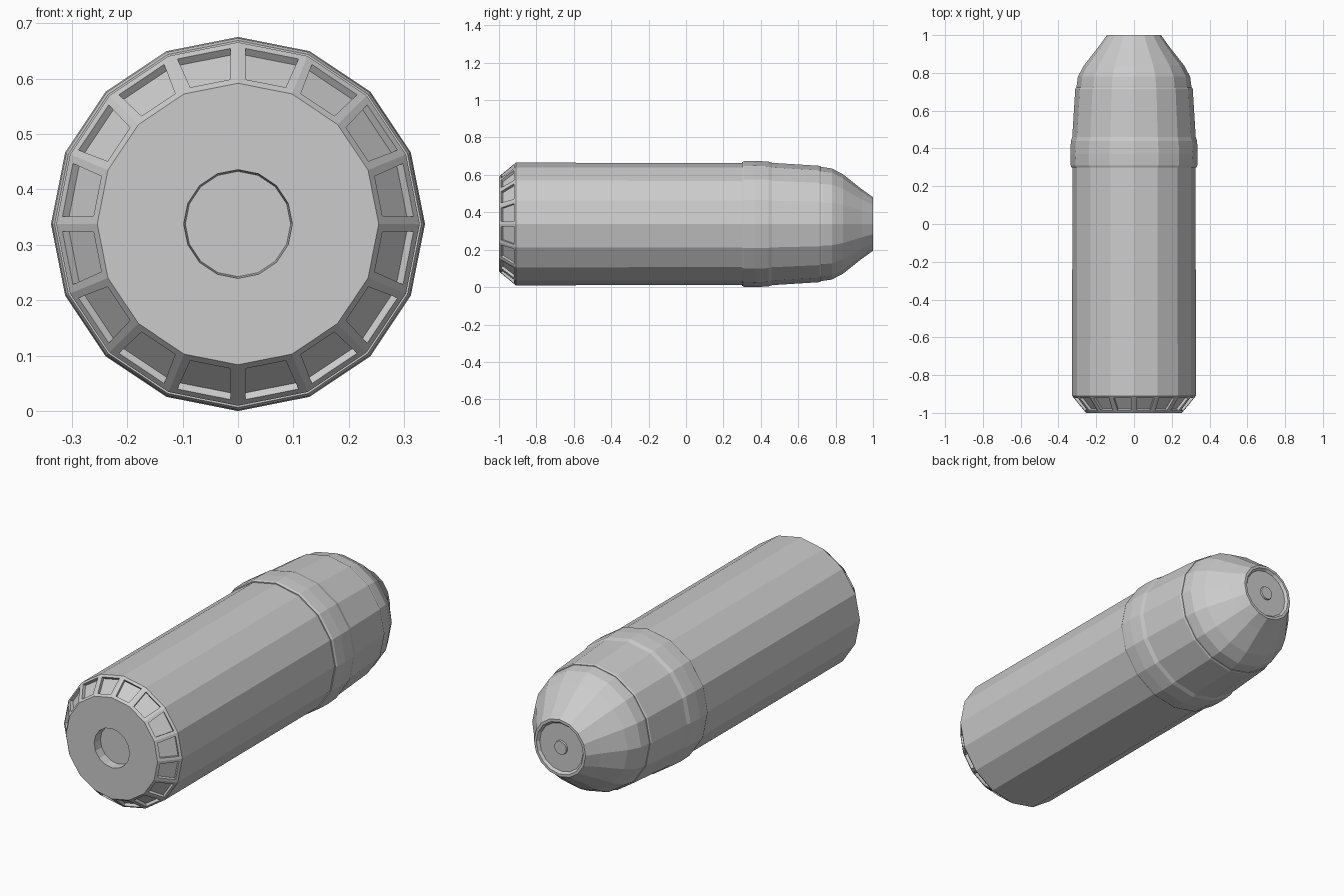
import bpy, bmesh, math

if "Cube" in bpy.data.objects:
    bpy.data.objects.remove(bpy.data.objects["Cube"])

SIDES = 16
CZ = 0.3375  # axis height


def lathe(name, profile, closed=False):
    """Revolve (y, radius) points around the long axis; a radius of 0 closes the end."""
    bm = bmesh.new()
    rings = []
    for y, r in profile:
        if r == 0:
            rings.append([bm.verts.new((0, y, CZ))] * SIDES)
        else:
            rings.append([bm.verts.new((r * math.sin(math.tau * i / SIDES), y,
                                        CZ + r * math.cos(math.tau * i / SIDES)))
                          for i in range(SIDES)])
    pairs = list(zip(rings, rings[1:]))
    if closed:
        pairs.append((rings[-1], rings[0]))
    for a, b in pairs:
        for i in range(SIDES):
            j = (i + 1) % SIDES
            bm.faces.new(list(dict.fromkeys((a[i], a[j], b[j], b[i]))))
    bmesh.ops.recalc_face_normals(bm, faces=bm.faces[:])
    mesh = bpy.data.meshes.new(name)
    bm.to_mesh(mesh)
    bm.free()
    obj = bpy.data.objects.new(name, mesh)
    bpy.context.collection.objects.link(obj)
    return obj


# Main tube with recessed round socket and chamfered base
tube = lathe("main_tube", [(-0.955, 0), (-0.955, 0.095), (-1, 0.098), (-1, 0.254),
                           (-0.91, 0.328), (0.32, 0.326), (0.32, 0)])

# Recessed windows, one in each chamfer facet
bm = bmesh.new()
bm.from_mesh(tube.data)
bm.normal_update()
facets = [f for f in bm.faces if -0.97 < f.calc_center_median().y < -0.93
          and (f.calc_center_median().z - CZ) ** 2 + f.calc_center_median().x ** 2 > 0.04]
bmesh.ops.inset_individual(bm, faces=facets, thickness=0.02)
for f in facets:
    bm.normal_update()
    n = f.normal.copy()
    bmesh.ops.inset_individual(bm, faces=[f], thickness=0.0005)
    bmesh.ops.translate(bm, verts=f.verts[:], vec=n * -0.015)
bm.to_mesh(tube.data)
bm.free()

# Stepped collar sleeve that grips the nose
lathe("collar_sleeve", [(0.30, 0.315), (0.30, 0.331), (0.31, 0.3355), (0.37, 0.3375),
                        (0.44, 0.334), (0.46, 0.327), (0.715, 0.311), (0.722, 0.307),
                        (0.722, 0.29)], closed=True)

# Tapered nose with a shallow dished tip and centre button
lathe("nose", [(0.70, 0), (0.70, 0.304), (0.73, 0.304), (0.78, 0.297), (0.84, 0.265),
               (0.94, 0.186), (1.0, 0.143), (1.0, 0.13), (0.988, 0.12),
               (0.988, 0.035), (0.996, 0.033), (0.996, 0)])
